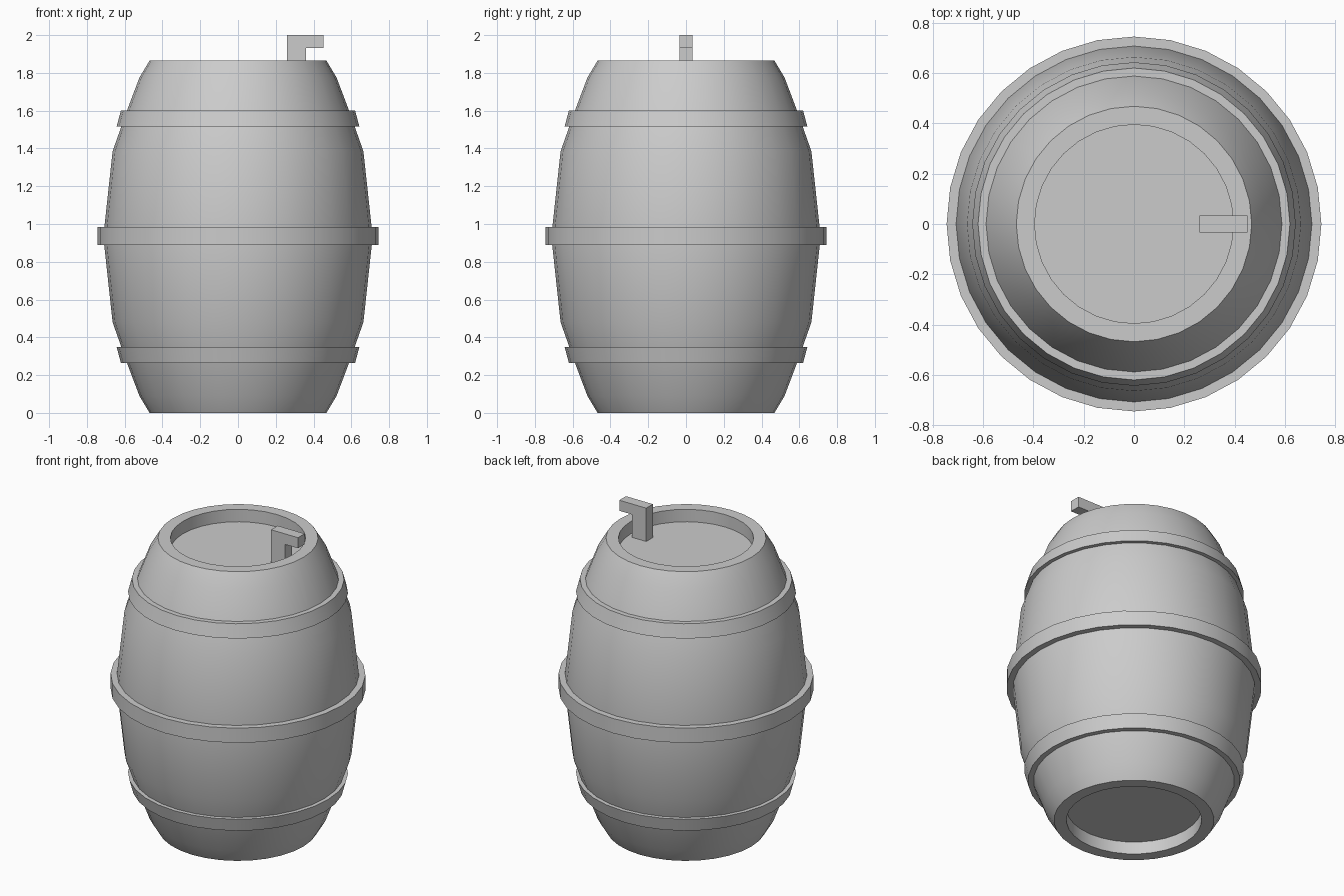
import bpy, bmesh, math

if "Cube" in bpy.data.objects:
    bpy.data.objects.remove(bpy.data.objects["Cube"])

SIDES = 32


def finish(name, bm, smooth=True):
    bmesh.ops.recalc_face_normals(bm, faces=bm.faces)
    mesh = bpy.data.meshes.new(name)
    bm.to_mesh(mesh)
    bm.free()
    ob = bpy.data.objects.new(name, mesh)
    bpy.context.collection.objects.link(ob)
    if smooth:
        bpy.ops.object.select_all(action='DESELECT')
        ob.select_set(True)
        bpy.context.view_layer.objects.active = ob
        bpy.ops.object.shade_smooth_by_angle(angle=math.radians(30))
    return ob


def lathe(name, profile, closed=False):
    """Revolve (radius, z) points; open profiles get flat end caps."""
    bm = bmesh.new()
    rings = []
    for r, z in profile:
        rings.append([bm.verts.new((r * math.cos(a), r * math.sin(a), z))
                      for a in (2 * math.pi * i / SIDES for i in range(SIDES))])
    pairs = list(zip(rings, rings[1:]))
    if closed:
        pairs.append((rings[-1], rings[0]))
    else:
        bm.faces.new(rings[0])
        bm.faces.new(rings[-1])
    for a, b in pairs:
        for i in range(SIDES):
            j = (i + 1) % SIDES
            bm.faces.new((a[i], a[j], b[j], b[i]))
    return finish(name, bm)


# Bulging body with recessed ends, lower half mirrored to the top
H = 1.865
half = [(0.395, 0.08), (0.395, 0), (0.468, 0), (0.522, 0.09),
        (0.59, 0.27), (0.664, 0.48)]
lathe("barrel_body", half + [(0.713, H / 2)] + [(r, H - z) for r, z in reversed(half)])

# Hoops following the curve of the body
upper = [(0.57, 1.6), (0.62, 1.6), (0.643, 1.515), (0.59, 1.515)]
lathe("upper_hoop", upper, True)
lathe("lower_hoop", [(r, H - z) for r, z in upper], True)
lathe("middle_hoop", [(0.69, 0.89), (0.745, 0.89), (0.745, 0.985), (0.69, 0.985)], True)

# L-shaped spout standing on the lid
bm = bmesh.new()
outline = [(0.26, 1.785), (0.36, 1.785), (0.36, 1.932), (0.452, 1.932),
           (0.452, 2.0), (0.26, 2.0)]
face = bm.faces.new([bm.verts.new((x, -0.034, z)) for x, z in outline])
ext = bmesh.ops.extrude_face_region(bm, geom=[face], use_keep_orig=True)
for v in ext["geom"]:
    if isinstance(v, bmesh.types.BMVert):
        v.co.y += 0.068
finish("spout", bm, smooth=False)
